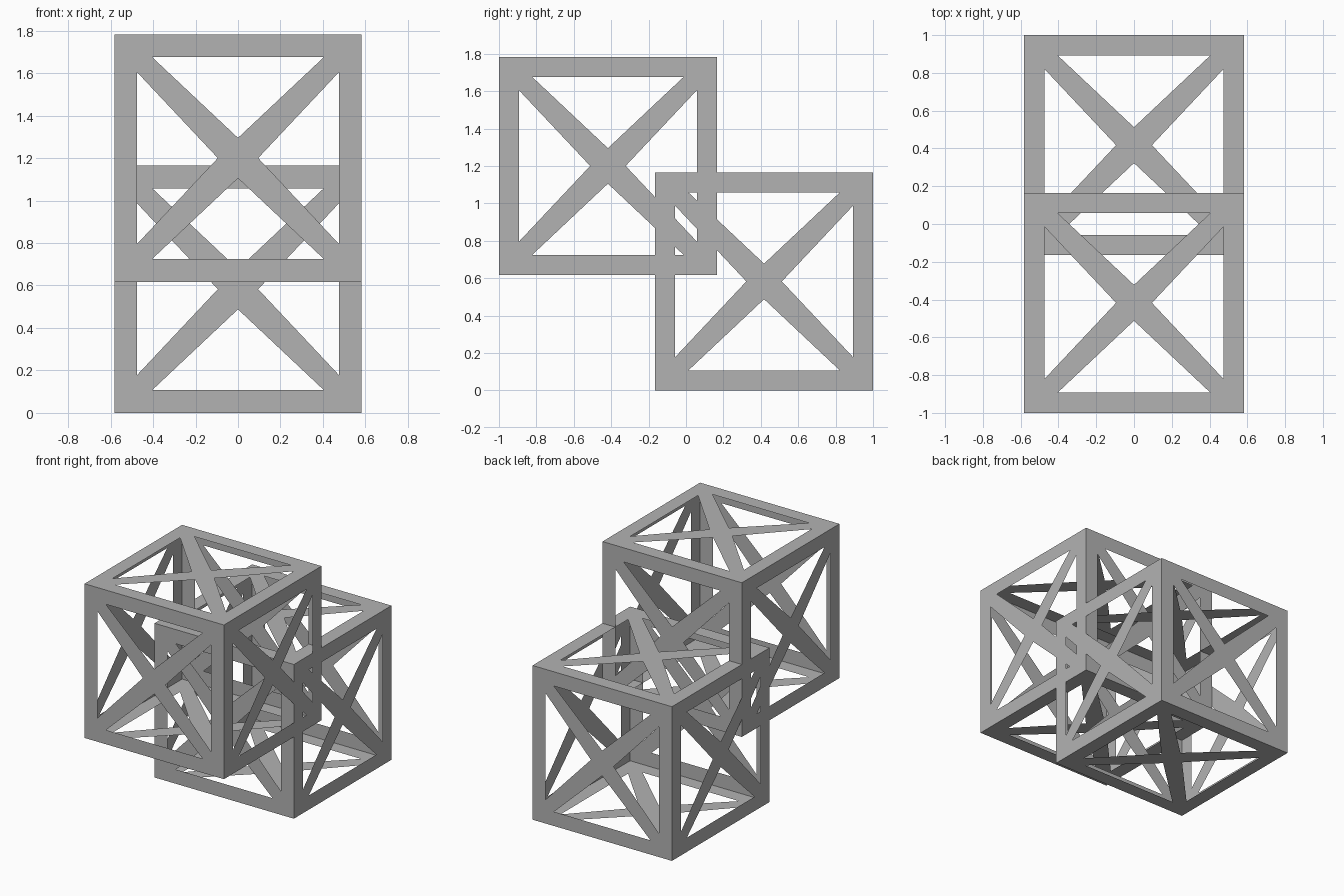
import bpy
import bmesh
from mathutils import Matrix, Vector

default_cube = bpy.data.objects.get("Cube")
if default_cube:
    bpy.data.objects.remove(default_cube, do_unlink=True)

HALF = 0.5825    # half the crate side
INNER = 0.475    # centre to window edge
REACH = 0.404    # half length of a window edge
APEX = 0.095     # centre to the window tip

grey = bpy.data.materials.new("plain_grey")
grey.use_nodes = True
colour = (0.45, 0.45, 0.45, 1)
grey.diffuse_color = colour
grey.node_tree.nodes["Principled BSDF"].inputs["Base Color"].default_value = colour


def add_panel(bm, orient):
    """Square sheet with a border and a crossed brace around four windows."""
    corners, starts, ends, tips = [], [], [], []
    for i in range(4):
        turn = orient @ Matrix.Rotation(i * 1.5707963, 3, "Z")
        for store, x, y in ((corners, -HALF, -HALF), (starts, -REACH, -INNER),
                            (ends, REACH, -INNER), (tips, 0, -APEX)):
            store.append(bm.verts.new(turn @ Vector((x, y, HALF))))
    for i in range(4):
        nxt, prev = (i + 1) % 4, i - 1
        # border rail, corner and brace arm
        bm.faces.new((corners[i], corners[nxt], ends[i], starts[i]))
        bm.faces.new((corners[i], starts[i], ends[prev]))
        bm.faces.new((starts[i], tips[i], tips[prev], ends[prev]))
    bm.faces.new(tips)


def make_crate(name, location):
    bm = bmesh.new()
    for axis in ((1, 0, 0), (0, 1, 0), (0, 0, 1)):
        for sign in (1, -1):
            normal = Vector(axis) * sign
            add_panel(bm, normal.to_track_quat("Z", "Y").to_matrix())
    bmesh.ops.remove_doubles(bm, verts=bm.verts, dist=0.001)
    mesh = bpy.data.meshes.new(name)
    bm.to_mesh(mesh)
    bm.free()
    mesh.materials.append(grey)
    crate = bpy.data.objects.new(name, mesh)
    crate.location = location
    bpy.context.collection.objects.link(crate)


# Two interlocking open crates
make_crate("upper_front_crate", (0, -0.4175, 1.2))
make_crate("lower_back_crate", (0, 0.4175, HALF))
